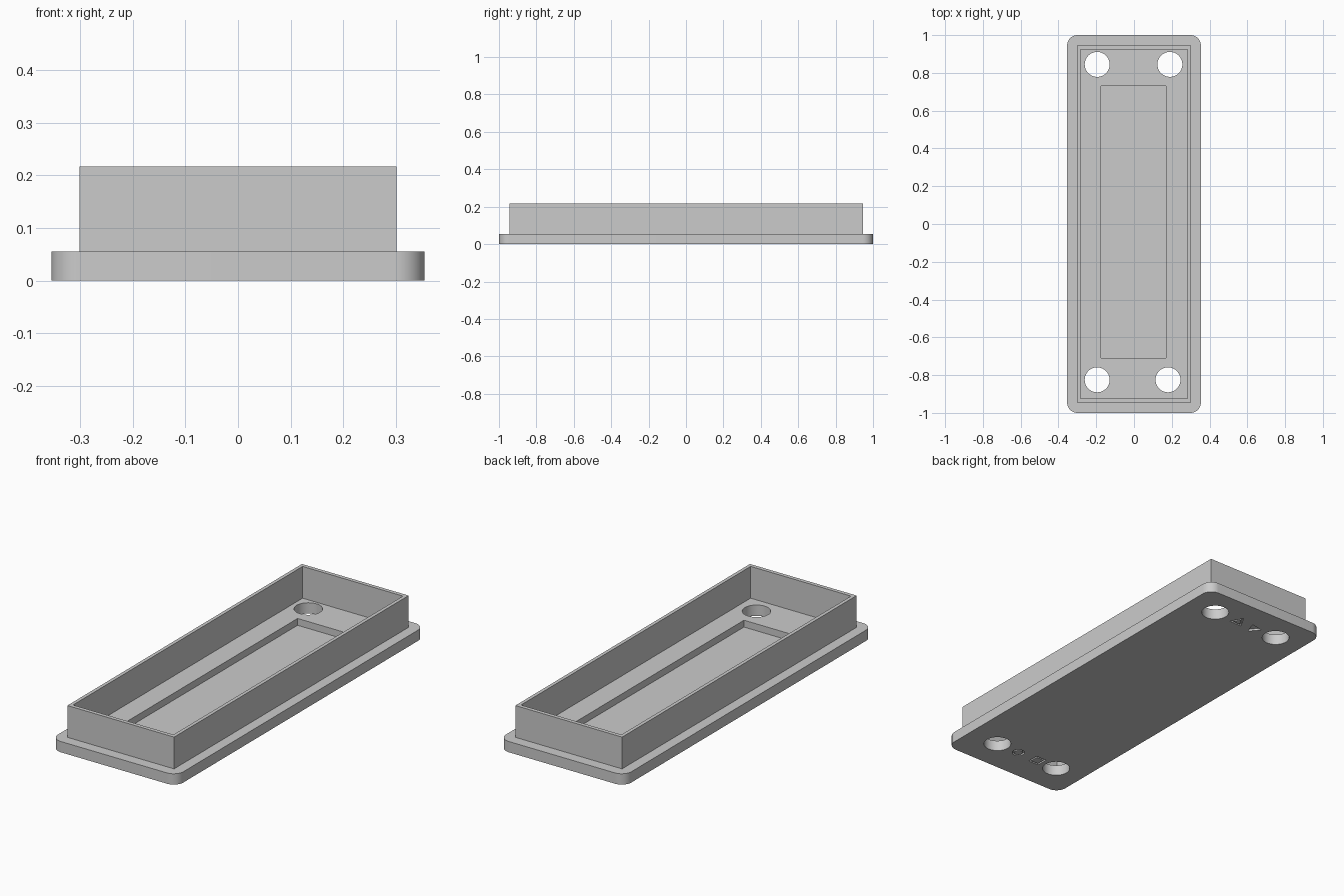
import bpy, bmesh
from math import sin, cos, pi, radians

cube = bpy.data.objects.get("Cube")
if cube:
    bpy.data.objects.remove(cube, do_unlink=True)

grey = bpy.data.materials.new("plain_grey")
grey.use_nodes = True
colour = (0.6, 0.6, 0.6, 1)
grey.diffuse_color = colour
grey.node_tree.nodes["Principled BSDF"].inputs["Base Color"].default_value = colour


def rectangle(x0, x1, y0, y1):
    return [(x0, y0), (x1, y0), (x1, y1), (x0, y1)]


def polygon(cx, cy, r, n, turn=0.0):
    return [(cx + r * cos(turn + 2 * pi * i / n), cy + r * sin(turn + 2 * pi * i / n))
            for i in range(n)]


def rounded(hx, hy, r, steps=12):
    pts = []
    for q, (sx, sy) in enumerate([(1, 1), (-1, 1), (-1, -1), (1, -1)]):
        for i in range(steps + 1):
            a = (q + i / steps) * pi / 2
            pts.append((sx * (hx - r) + r * cos(a), sy * (hy - r) + r * sin(a)))
    return pts


def prism(name, outer, z0, z1, inner=None):
    """Extrude an outline, or the band between two matching outlines."""
    bm = bmesh.new()
    n = len(outer)

    def loop(pts, z):
        return [bm.verts.new((x, y, z)) for x, y in pts]

    def bridge(a, b):
        for i in range(n):
            j = (i + 1) % n
            bm.faces.new((a[i], a[j], b[j], b[i]))

    low, high = loop(outer, z0), loop(outer, z1)
    bridge(low, high)
    if inner:
        in_low, in_high = loop(inner, z0), loop(inner, z1)
        bridge(in_high, in_low)
        bridge(high, in_high)
        bridge(in_low, low)
    else:
        bm.faces.new(high)
        bm.faces.new(low[::-1])
    bmesh.ops.recalc_face_normals(bm, faces=bm.faces)
    mesh = bpy.data.meshes.new(name)
    bm.to_mesh(mesh)
    bm.free()
    mesh.materials.append(grey)
    ob = bpy.data.objects.new(name, mesh)
    bpy.context.collection.objects.link(ob)
    return ob


def cut(target, cutter):
    cutter.hide_render = True
    mod = target.modifiers.new("cut", "BOOLEAN")
    mod.operation, mod.solver, mod.object = "DIFFERENCE", "EXACT", cutter
    bpy.context.view_layer.objects.active = target
    bpy.ops.object.modifier_apply(modifier=mod.name)
    bpy.data.objects.remove(cutter, do_unlink=True)


# Flange plate with rounded corners
TOP = 0.055
plate = prism("base_plate", rounded(0.354, 1.0, 0.055), 0, TOP)

# Long shallow pocket in the floor
cut(plate, prism("pocket_cutter", rectangle(-0.175, 0.17, -0.71, 0.73), 0.02, 0.1))

# Four screw holes
for x, y in [(-0.195, 0.845), (0.19, 0.845), (-0.195, -0.825), (0.18, -0.825)]:
    cut(plate, prism("hole_cutter", polygon(x, y, 0.066, 48), -0.1, 0.15))

# Small engraved marks on the underside: triangle, wedge, ring and square
for x, y, r, sides, turn, band in [
        (0.045, 0.845, 0.042, 3, pi / 2, 0.6),
        (-0.057, 0.845, 0.038, 3, radians(40), None),
        (0.046, -0.825, 0.03, 24, 0, 0.7),
        (-0.075, -0.825, 0.042, 4, pi / 4, 0.72)]:
    inner = polygon(x, y, r * band, sides, turn) if band else None
    cut(plate, prism("mark_cutter", polygon(x, y, r, sides, turn), -0.05, 0.01, inner))

# Upright rectangular wall
wall = prism("rim_wall", rectangle(-0.301, 0.301, -0.945, 0.945), TOP, 0.217,
             rectangle(-0.283, 0.283, -0.925, 0.925))

# Smooth round corners and holes, keep edges sharp
bpy.ops.object.select_all(action="DESELECT")
for ob in (plate, wall):
    ob.select_set(True)
bpy.context.view_layer.objects.active = plate
bpy.ops.object.shade_smooth_by_angle(angle=radians(30))
